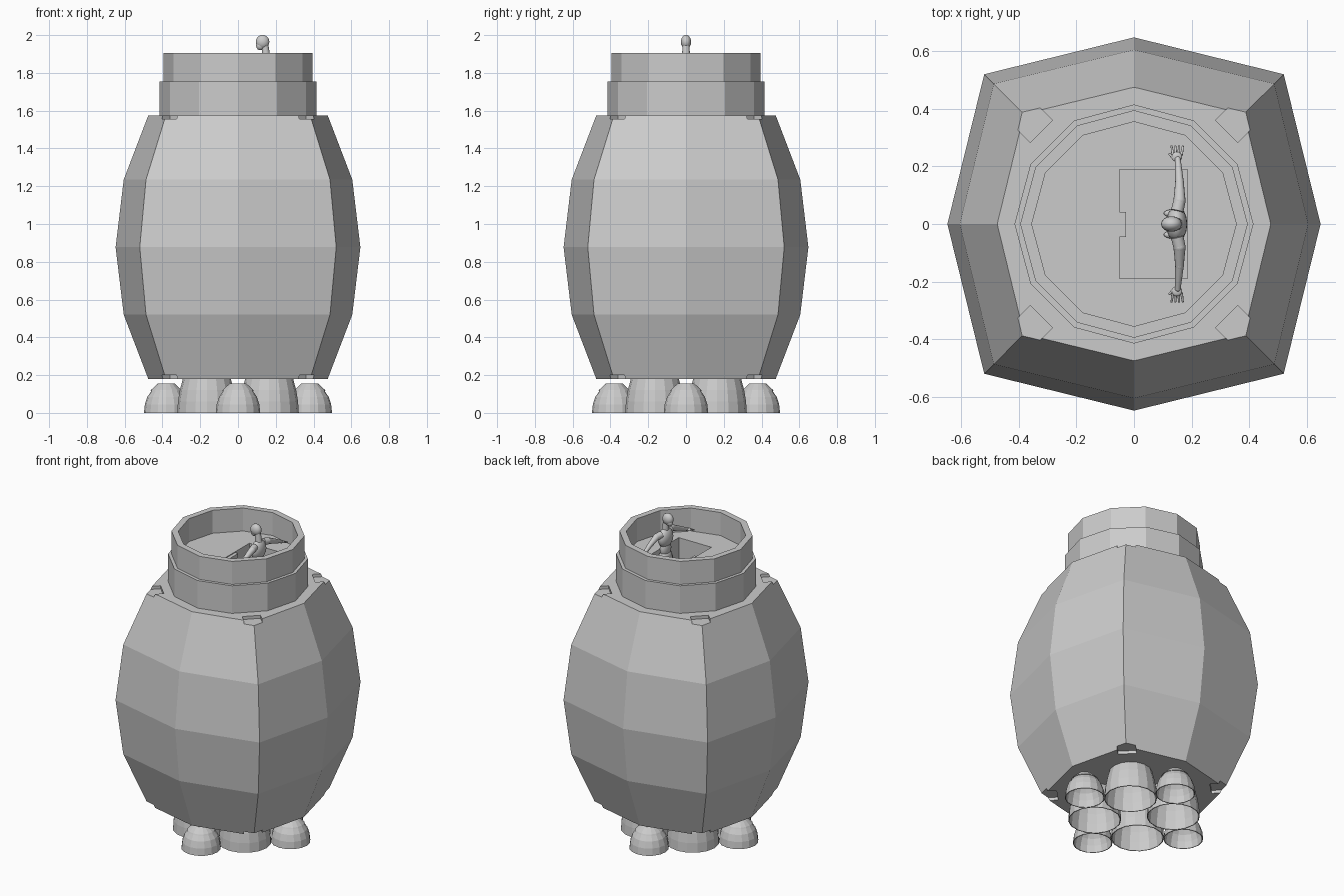
import bpy, bmesh, math
from mathutils import Vector, Matrix

if "Cube" in bpy.data.objects:
    bpy.data.objects.remove(bpy.data.objects["Cube"])


def make(name, bm):
    bmesh.ops.remove_doubles(bm, verts=bm.verts, dist=1e-5)
    bmesh.ops.recalc_face_normals(bm, faces=bm.faces)
    me = bpy.data.meshes.new(name)
    bm.to_mesh(me)
    bm.free()
    ob = bpy.data.objects.new(name, me)
    bpy.context.collection.objects.link(ob)
    return ob


def lathe(name, profile, sides, loc=(0, 0, 0)):
    bm = bmesh.new()
    rings = []
    for r, z in profile:
        if r == 0:
            rings.append([bm.verts.new((0, 0, z))] * sides)
        else:
            rings.append([bm.verts.new((r * math.cos(2 * math.pi * i / sides),
                                        r * math.sin(2 * math.pi * i / sides), z))
                          for i in range(sides)])
    for a, b in zip(rings, rings[1:]):
        for i in range(sides):
            j = (i + 1) % sides
            bm.faces.new(list(dict.fromkeys((a[i], a[j], b[j], b[i]))))
    ob = make(name, bm)
    ob.location = loc
    return ob


def box(name, lo, hi, turn=0):
    bm = bmesh.new()
    lo, hi = Vector(lo), Vector(hi)
    bmesh.ops.create_cube(bm, size=1, matrix=Matrix.Rotation(turn, 4, 'Z') @
                          Matrix.Translation((lo + hi) / 2) @ Matrix.Diagonal((*(hi - lo), 1)))
    return make(name, bm)


def cut(target, cutter):
    cutter.hide_render = True
    cutter.hide_viewport = True
    cutter.display_type = 'WIRE'
    mod = target.modifiers.new("cut", 'BOOLEAN')
    mod.operation = 'DIFFERENCE'
    mod.solver = 'EXACT'
    mod.object = cutter


# Faceted hull: eight-sided sections with flattened sides (z, side distance, corner distance)
levels = [(0.18, 0.475, 0.382), (0.52, 0.605, 0.487), (0.877, 0.648, 0.52),
          (1.235, 0.605, 0.487), (1.575, 0.475, 0.382)]
bm = bmesh.new()
rings = []
for z, side, corner in levels:
    ring = []
    for i in range(8):
        r = corner * math.sqrt(2) if i % 2 else side
        a = i * math.pi / 4
        ring.append(bm.verts.new((r * math.cos(a), r * math.sin(a), z)))
    rings.append(ring)
for a, b in zip(rings, rings[1:]):
    for i in range(8):
        j = (i + 1) % 8
        bm.faces.new((a[i], a[j], b[j], b[i]))
bm.faces.new(rings[0][::-1])
bm.faces.new(rings[-1])
hull = make("hull", bm)

# Shallow notches in the hull corners, top and bottom
for i in range(4):
    for z in (0.18, 1.575):
        cut(hull, box("notch_cutter", (0.455, -0.055, z - 0.02), (0.65, 0.055, z + 0.02),
                      math.pi / 4 + i * math.pi / 2))

# Stepped collar with an open rim
collar = lathe("collar", [(0, 1.56), (0.415, 1.56), (0.415, 1.755), (0.395, 1.755),
                          (0.395, 1.905), (0.355, 1.905), (0.355, 1.755), (0, 1.755)], 12)

# Pilot pit through the collar floor, with a small console on its wall
pit = box("pit_cutter", (-0.05, -0.19, 1.45), (0.185, 0.19, 1.83))
cut(hull, pit)
cut(collar, pit)
box("console", (-0.052, -0.045, 1.66), (-0.028, 0.042, 1.75))

# Engine bells: four large on the diagonals, four small on the axes
for i in range(4):
    a = i * math.pi / 2
    d = a + math.pi / 4
    big = lathe("large_engine_bell", [(0.157, 0), (0.153, 0.06), (0.143, 0.12), (0.127, 0.18),
                                      (0.122, 0.195)], 16,
                (0.165 * math.sqrt(2) * math.cos(d), 0.165 * math.sqrt(2) * math.sin(d), 0))
    small = lathe("small_engine_bell", [(0.118, 0), (0.113, 0.045), (0.1, 0.085), (0.078, 0.117)], 16,
                  (0.38 * math.cos(a), 0.38 * math.sin(a), 0))
    for bell in (big, small):
        mod = bell.modifiers.new("wall", 'SOLIDIFY')
        mod.thickness = 0.005
        mod.offset = -1
    lathe("small_engine_cap", [(0, 0.115), (0.084, 0.115), (0.08, 0.122), (0.045, 0.155), (0, 0.155)],
          16, small.location)


# Pilot: tapered rounded limbs and ellipsoids, facing -x
def ball(name, c, r):
    bpy.ops.mesh.primitive_uv_sphere_add(segments=16, ring_count=10, radius=1, location=c)
    ob = bpy.context.object
    ob.name = name
    ob.scale = r
    bpy.ops.object.shade_smooth()


def limb(name, points):
    for (p, r), (q, s) in zip(points, points[1:]):
        p, q = Vector(p), Vector(q)
        bpy.ops.mesh.primitive_cone_add(vertices=12, radius1=r, radius2=s, depth=(q - p).length,
                                        location=(p + q) / 2)
        ob = bpy.context.object
        ob.name = name
        ob.rotation_euler = (q - p).to_track_quat('Z', 'Y').to_euler()
        bpy.ops.object.shade_smooth_by_angle()
        ball(name + "_joint", q, (s, s, s))


ball("pilot_head", (0.13, 0, 1.964), (0.036, 0.027, 0.037))
ball("pilot_jaw", (0.118, 0, 1.944), (0.022, 0.02, 0.024))
limb("pilot_neck", [((0.15, 0, 1.88), 0.022), ((0.143, 0, 1.945), 0.018)])
ball("pilot_chest", (0.148, 0, 1.84), (0.037, 0.062, 0.062))
ball("pilot_waist", (0.148, 0, 1.77), (0.029, 0.044, 0.06))
ball("pilot_hips", (0.148, 0, 1.72), (0.034, 0.05, 0.042))
for s in (-1, 1):
    limb("pilot_arm", [((0.15, 0.045 * s, 1.873), 0.022), ((0.158, 0.08 * s, 1.868), 0.021),
                       ((0.158, 0.145 * s, 1.842), 0.015), ((0.152, 0.225 * s, 1.806), 0.01)])
    ball("pilot_palm", (0.149, 0.233 * s, 1.802), (0.018, 0.018, 0.008))
    for k in range(4):
        x = 0.135 + 0.01 * k
        limb("pilot_finger", [((x, 0.24 * s, 1.8), 0.005),
                              ((x + (k - 1.5) * 0.003, 0.27 * s, 1.79), 0.0035)])
    limb("pilot_thumb", [((0.14, 0.225 * s, 1.802), 0.006), ((0.124, 0.242 * s, 1.797), 0.004)])
    limb("pilot_leg", [((0.148, 0.026 * s, 1.715), 0.029), ((0.142, 0.032 * s, 1.6), 0.019),
                       ((0.152, 0.035 * s, 1.475), 0.012)])
    ball("pilot_foot", (0.137, 0.037 * s, 1.462), (0.034, 0.014, 0.012))
